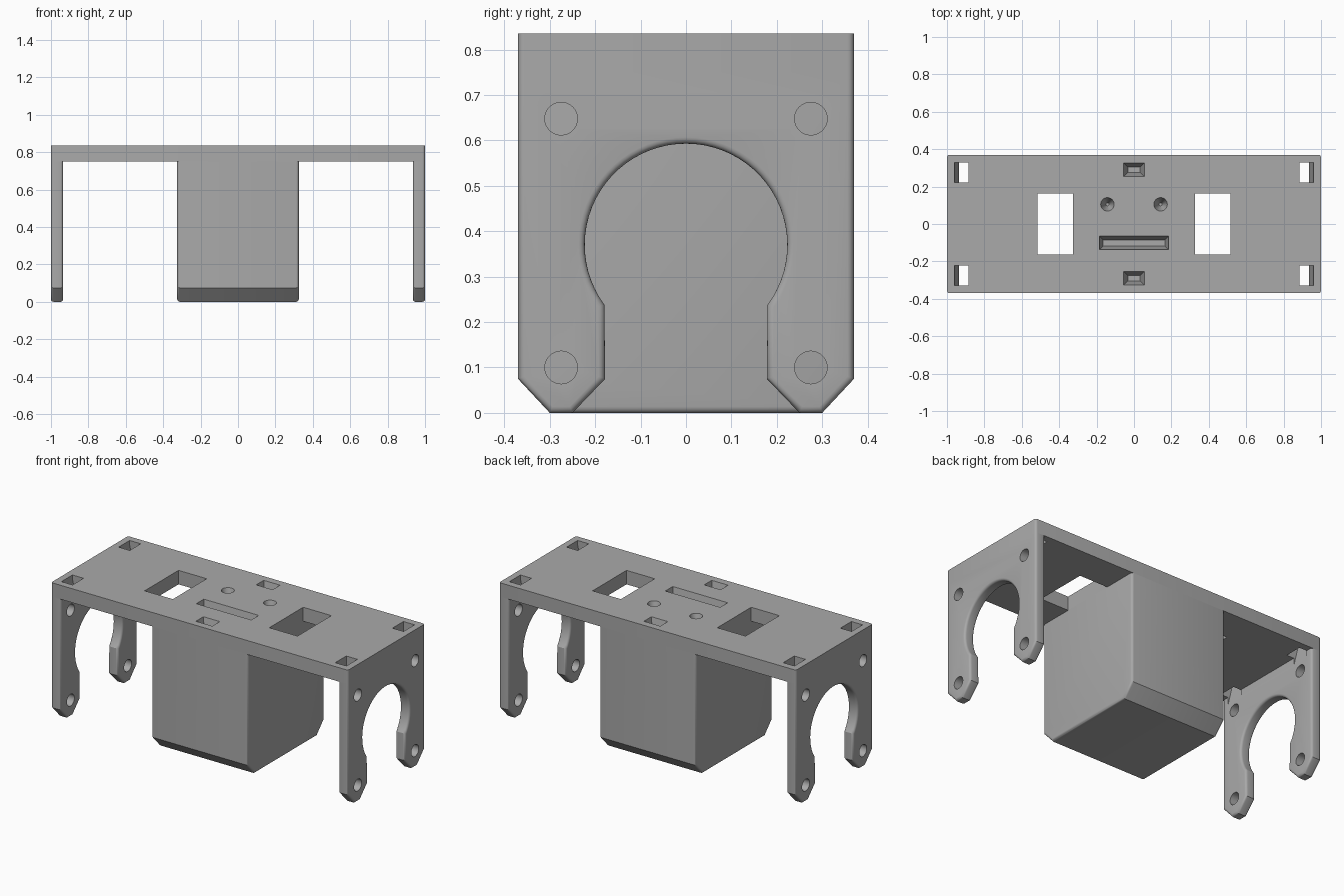
import bpy, bmesh, math

if "Cube" in bpy.data.objects:
    bpy.data.objects.remove(bpy.data.objects["Cube"])

TOP, UNDER = 0.835, 0.75     # top and underside of the plate
HALF, R = 0.37, 0.014        # half depth, edge rounding

grey = bpy.data.materials.new("plain grey")
grey.diffuse_color = (0.40, 0.40, 0.40, 1)
grey.use_nodes = True
grey.node_tree.nodes["Principled BSDF"].inputs["Base Color"].default_value = grey.diffuse_color


def make(name, bm):
    bmesh.ops.recalc_face_normals(bm, faces=bm.faces[:])
    me = bpy.data.meshes.new(name)
    bm.to_mesh(me)
    bm.free()
    me.materials.append(grey)
    ob = bpy.data.objects.new(name, me)
    bpy.context.collection.objects.link(ob)
    return ob


def loft(name, rings, round_edge=None):
    """Closed solid through rings of points; rounds the edges chosen by a rule."""
    bm = bmesh.new()
    vs = [[bm.verts.new(p) for p in ring] for ring in rings]
    n = len(vs[0])
    for a, b in zip(vs, vs[1:]):
        for i in range(n):
            j = (i + 1) % n
            bm.faces.new((a[i], a[j], b[j], b[i]))
    bm.faces.new(vs[0])
    bm.faces.new(vs[-1][::-1])
    bmesh.ops.recalc_face_normals(bm, faces=bm.faces[:])
    if round_edge:
        edges = [e for e in bm.edges if round_edge(*[v.co for v in e.verts])]
        bmesh.ops.bevel(bm, geom=edges, offset=R, offset_type='OFFSET',
                        segments=4, profile=0.5, affect='EDGES')
    return make(name, bm)


def rect(z, x0, x1, y0, y1):
    return [(x0, y0, z), (x1, y0, z), (x1, y1, z), (x0, y1, z)]


def disc(z, cx, cy, r, n=32):
    return [(cx + r * math.cos(2 * math.pi * i / n),
             cy + r * math.sin(2 * math.pi * i / n), z) for i in range(n)]


def cut(ob, cutters):
    for c in cutters:
        m = ob.modifiers.new("cut", 'BOOLEAN')
        m.operation, m.solver, m.object = 'DIFFERENCE', 'EXACT', c
        bpy.context.view_layer.objects.active = ob
        bpy.ops.object.modifier_apply(modifier=m.name)


# edges lying in a face of constant x, except along the top
def rim(a, b):
    return abs(a.x - b.x) < 1e-5 and not (a.z > UNDER - .01 and b.z > UNDER - .01)


def extrude_x(name, profile, x0, x1):
    return loft(name, [[(x, y, z) for y, z in profile] for x in (x0, x1)], rim)


# top plate with rounded upright corners
plate = loft("top_plate", [rect(UNDER, -1, 1, -HALF, HALF), rect(TOP, -1, 1, -HALF, HALF)],
             lambda a, b: abs(a.z - b.z) > .01)

# central block with chamfered bottom
block = extrude_x("center_block", [(-HALF, UNDER), (-HALF, .075), (-.3, 0),
                                   (.3, 0), (HALF, .075), (HALF, UNDER)], -.325, .325)

# end plates with keyhole opening
a0 = math.atan2(.238 - .37, .18)
arc = [(.223 * math.cos(t), .37 + .223 * math.sin(t))
       for t in (a0 + (math.pi - 2 * a0) * i / 48 for i in range(49))]
leg_profile = ([(HALF, UNDER), (HALF, .075), (.3, 0), (.25, 0), (.178, .075)] + arc +
               [(-.178, .075), (-.25, 0), (-.3, 0), (-HALF, .075), (-HALF, UNDER)])
legs = {s: extrude_x("end_plate_" + side, leg_profile, *sorted((s * .935, s)))
        for s, side in ((1, "right"), (-1, "left"))}

# cutters for windows and strap slots
windows, slots, recesses, bolts = [], {1: [], -1: []}, [], []
for s in (1, -1):
    windows.append(loft("window_cutter", [rect(z, *sorted((s * .325, s * .515)), -.163, .163)
                                          for z in (.9, .7)]))
    for t in (1, -1):
        y0, y1 = sorted((t * .222, t * .328))
        slots[s].append(loft("slot_cutter", [rect(z, *sorted((s * .885, s * x)), y0, y1)
                                             for z, x in ((.9, .96), (.81, .96), (.70, .934))]))
    # tapered blind recesses in the top
    recesses.append(loft("recess_cutter", [
        rect(z, -.055 + d, .055 - d, s * .29 - .036 + d, s * .29 + .036 - d)
        for z, d in ((.9, 0), (TOP, 0), (.735, .022))]))
    recesses.append(loft("screw_cutter", [disc(z, s * .142, .105, r)
                                          for z, r in ((.9, .036), (TOP, .036), (.735, .008))]))
recesses.append(loft("long_recess_cutter", [
    rect(z, -.185 + d, .185 - d, -.137 + d, -.065 - d)
    for z, d in ((.9, 0), (TOP, 0), (.735, .02))]))
for y in (-.275, .275):
    for z in (.1, .648):
        bolts.append(loft("bolt_cutter", [[(x, y + px, z + py) for px, py, _ in disc(0, 0, 0, .036)]
                                          for x in (-1.1, 1.1)]))

cut(plate, windows + slots[1] + slots[-1] + recesses)
cut(block, recesses)
for s in legs:
    cut(legs[s], slots[s] + bolts)

for c in windows + slots[1] + slots[-1] + recesses + bolts:
    bpy.data.objects.remove(c)

for ob in [plate, block] + list(legs.values()):
    bpy.ops.object.select_all(action='DESELECT')
    ob.select_set(True)
    bpy.context.view_layer.objects.active = ob
    bpy.ops.object.shade_smooth_by_angle(angle=math.radians(30))
